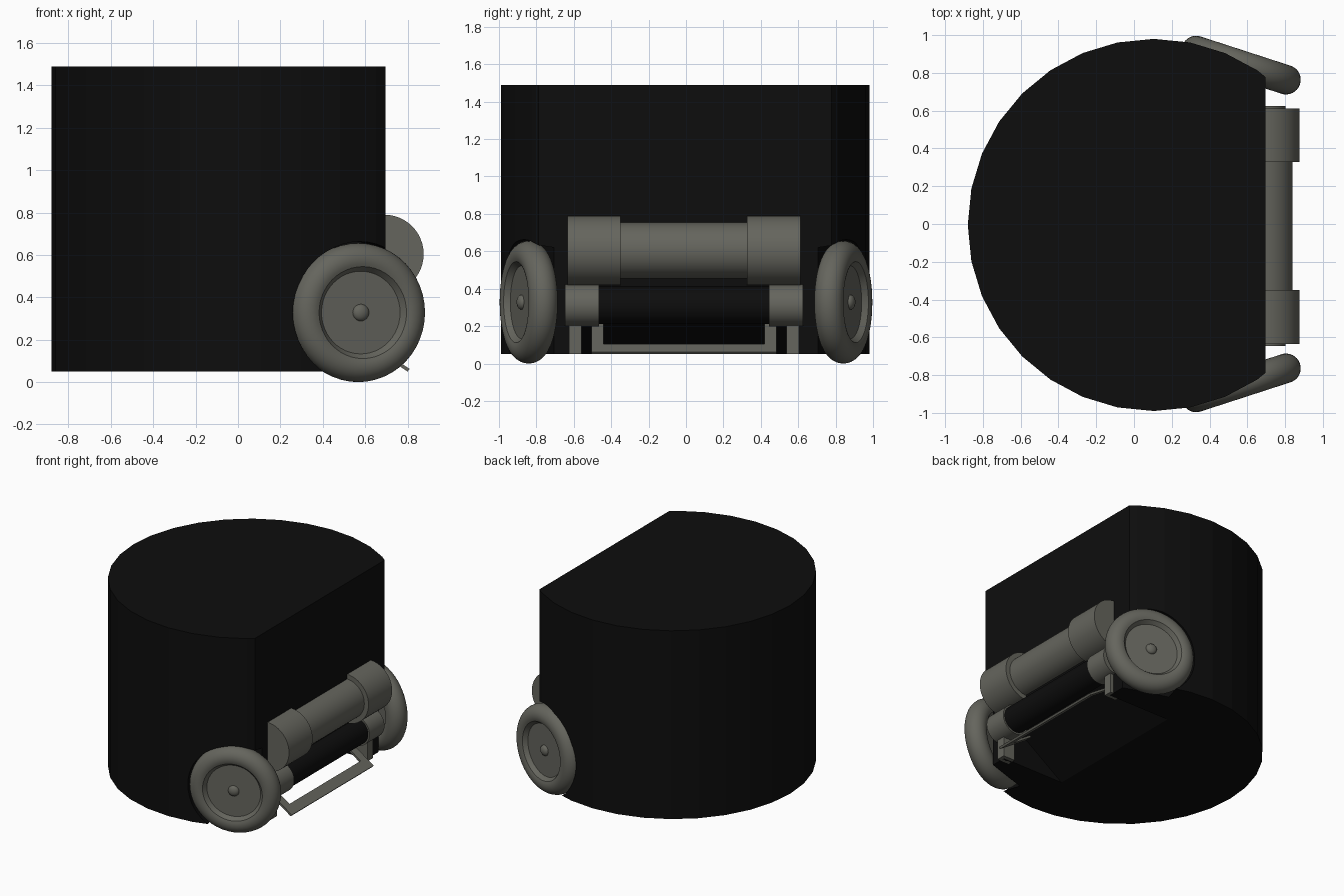
import bpy, bmesh, math
from mathutils import Matrix, Vector

if "Cube" in bpy.data.objects:
    bpy.data.objects.remove(bpy.data.objects["Cube"])


def material(name, rgb):
    m = bpy.data.materials.new(name)
    m.diffuse_color = (*rgb, 1)
    m.use_nodes = True
    m.node_tree.nodes["Principled BSDF"].inputs["Base Color"].default_value = m.diffuse_color
    return m


BLACK = material("matte black", (0.0040, 0.0040, 0.0040))
GREY = material("warm grey", (0.130, 0.130, 0.110))
YC = -0.011  # slight sideways offset of the front assembly


def finish(name, bm, mat, smooth=False):
    bmesh.ops.recalc_face_normals(bm, faces=bm.faces)
    me = bpy.data.meshes.new(name)
    bm.to_mesh(me)
    bm.free()
    ob = bpy.data.objects.new(name, me)
    bpy.context.collection.objects.link(ob)
    me.materials.append(mat)
    if smooth:
        bpy.ops.object.select_all(action='DESELECT')
        ob.select_set(True)
        bpy.context.view_layer.objects.active = ob
        bpy.ops.object.shade_smooth_by_angle(angle=math.radians(35))
    return ob


def prism_y(name, pts, y0, y1, mat):
    """Extrude an (x, z) outline along y."""
    bm = bmesh.new()
    f = bm.faces.new([bm.verts.new((x, y0, z)) for x, z in pts])
    ext = bmesh.ops.extrude_face_region(bm, geom=[f])
    bmesh.ops.translate(bm, vec=(0, y1 - y0, 0),
                        verts=[v for v in ext["geom"] if isinstance(v, bmesh.types.BMVert)])
    return finish(name, bm, mat)


def lathe(name, profile, loc, angle, mat, steps=48):
    """Spin (axial, radius) points around the local y axis, then turn about z."""
    bm = bmesh.new()
    vs = [bm.verts.new((r, a, 0)) for a, r in profile]
    es = [bm.edges.new(p) for p in zip(vs, vs[1:])]
    bmesh.ops.spin(bm, geom=vs + es, axis=(0, 1, 0), cent=(0, 0, 0),
                   angle=2 * math.pi, steps=steps)
    bmesh.ops.remove_doubles(bm, verts=bm.verts, dist=1e-4)
    bm.transform(Matrix.Translation(loc) @ Matrix.Rotation(angle, 4, 'Z'))
    return finish(name, bm, mat, True)


def rod(name, r, y0, y1, x, z, mat):
    return lathe(name, [(y0, 0), (y0, r), (y1, r), (y1, 0)], (x, 0, z), 0, mat)


def cut(target, cutter):
    cutter.hide_render = True
    m = target.modifiers.new("cut", 'BOOLEAN')
    m.operation, m.solver, m.object = 'DIFFERENCE', 'EXACT', cutter
    bpy.context.view_layer.objects.active = target
    bpy.ops.object.modifier_apply(modifier=m.name)
    bpy.data.objects.remove(cutter)


# Body: 32-sided drum with a flat front
bm = bmesh.new()
bmesh.ops.create_cone(bm, cap_ends=True, segments=32, radius1=0.985, radius2=0.985, depth=1.44,
                      matrix=Matrix.Translation((0.105, -0.005, 0.77)))
# keep a vertex pointing along -x
bmesh.ops.bisect_plane(bm, geom=bm.verts[:] + bm.edges[:] + bm.faces[:],
                       plane_co=(0.695, 0, 0), plane_no=(1, 0, 0), clear_outer=True)
bmesh.ops.holes_fill(bm, edges=[e for e in bm.edges if e.is_boundary])
body = finish("body", bm, BLACK)

# Sloped intake recess under the front
cut(body, prism_y("recess_cutter", [(0.17, 0.04), (0.75, 0.04), (0.75, 0.45), (0.17, 0.05)],
                  YC - 0.575, YC + 0.575, BLACK))

# Wheel profile: tyre arc with recessed hub discs on both sides
arc = [(0.078 * math.sin(t), 0.25 + 0.078 * math.cos(t))
       for t in (math.radians(-115 + 230 * i / 20) for i in range(21))]
tyre = [(-0.04, 0), (-0.04, 0.195)] + arc + [(0.04, 0.195), (0.04, 0)]

for side, label in ((-1, "near"), (1, "far")):
    turn = -side * math.radians(18)
    loc = Vector((0.567, side * 0.841, 0.328))
    out = Vector((math.sin(math.radians(18)), side * math.cos(math.radians(18)), 0))
    # Wheel well
    a, b = sorted((-0.09 * side, 0.35 * side))
    cut(body, lathe("well_cutter", [(a, 0), (a, 0.335), (b, 0.335), (b, 0)], loc, turn, BLACK))
    # Wheel and its domed centre cap
    lathe("wheel_" + label, tyre, loc, turn, GREY)
    dome = [(0.025 * math.cos(t), 0.04 * math.sin(t)) for t in
            (math.pi / 2 * i / 6 for i in range(7))]
    lathe("hub_cap_" + label, [(side * p, r) for p, r in dome], loc + out * 0.04, turn, GREY, 24)

    def span(inner, outer):
        return sorted((YC + side * inner, YC + side * outer))

    # Motor end collar, roller end cap, bracket and scraper arm
    rod("motor_collar_" + label, 0.186, *span(0.338, 0.623), 0.69, 0.604, GREY)
    rod("roller_cap_" + label, 0.112, *span(0.455, 0.636), 0.69, 0.311, GREY)
    prism_y("bracket_" + label, [(0.62, 0.05), (0.72, 0.05), (0.72, 0.25), (0.62, 0.25)],
            *span(0.548, 0.615), GREY)
    prism_y("scraper_arm_" + label, [(0.80, 0.05), (0.81, 0.062), (0.58, 0.215), (0.57, 0.203)],
            *span(0.43, 0.495), GREY)

# Motor barrel, brush roller and scraper bar
rod("motor_barrel", 0.15, YC - 0.35, YC + 0.35, 0.69, 0.604, GREY)
rod("brush_roller", 0.10, YC - 0.46, YC + 0.46, 0.69, 0.311, BLACK)
prism_y("scraper_bar", [(0.80, 0.05), (0.81, 0.062), (0.745, 0.105), (0.735, 0.093)],
        YC - 0.43, YC + 0.43, GREY)
